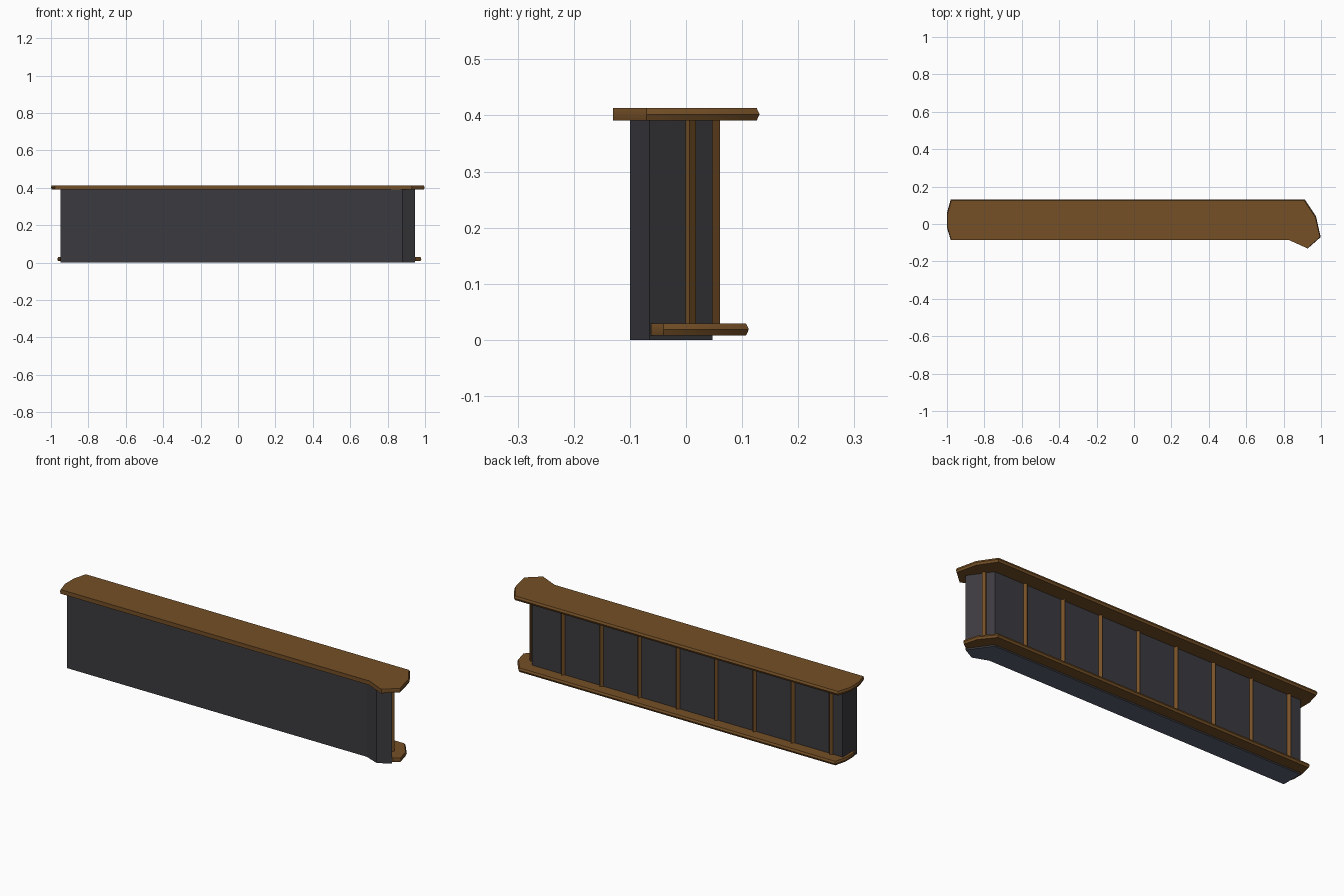
import bpy, bmesh, math
from mathutils import Matrix

cube = bpy.data.objects.get("Cube")
if cube:
    bpy.data.objects.remove(cube, do_unlink=True)


def material(name, rgb):
    m = bpy.data.materials.new(name)
    m.use_nodes = True
    m.diffuse_color = (*rgb, 1)
    bsdf = m.node_tree.nodes["Principled BSDF"]
    bsdf.inputs["Base Color"].default_value = (*rgb, 1)
    bsdf.inputs["Roughness"].default_value = 0.8
    return m


wood = material("brown wood", (0.178, 0.080, 0.020))
slate = material("dark slate", (0.044, 0.042, 0.049))
underside = material("blue grey underside", (0.109, 0.125, 0.178))


def loft(name, rings, mat):
    """Stack of matching outlines joined by side faces and capped."""
    bm = bmesh.new()
    loops = [[bm.verts.new(p) for p in ring] for ring in rings]
    n = len(loops[0])
    for a, b in zip(loops, loops[1:]):
        for i in range(n):
            j = (i + 1) % n
            bm.faces.new((a[i], a[j], b[j], b[i]))
    bm.faces.new(loops[0][::-1])
    bm.faces.new(loops[-1])
    bmesh.ops.recalc_face_normals(bm, faces=bm.faces)
    me = bpy.data.meshes.new(name)
    bm.to_mesh(me)
    bm.free()
    me.materials.append(mat)
    ob = bpy.data.objects.new(name, me)
    bpy.context.collection.objects.link(ob)
    return ob


def plank(name, outline, z0, z1):
    """Flat board whose ends and back edge come to a shallow ridge."""
    inset = [(x * 0.996, y - 0.005 if y > 0.03 else y) for x, y in outline]
    levels = ((inset, z0), (outline, (z0 + z1) / 2), (inset, z1))
    ob = loft(name, [[(x, y, z) for x, y in ring] for ring, z in levels], wood)
    ob.data.shade_smooth()
    ob.data.set_sharp_from_angle(angle=math.radians(30))


def stud(name, x, y, angle):
    """Upright batten with a ridged, triangular section, base on the wall face."""
    section = [(-0.0115, -0.004), (0.0115, -0.004), (0.0115, 0), (0, 0.0135), (-0.0115, 0)]
    place = Matrix.Translation((x, y, 0)) @ Matrix.Rotation(angle, 4, 'Z')
    ob = loft(name, [[(u, v, z) for u, v in section] for z in (0.015, 0.397)], wood)
    ob.data.transform(place)


# Wall panel with a flared, angled end and a paler underside
wall = [(-0.948, -0.07), (0.80, -0.07), (0.88, -0.10), (0.945, -0.065),
        (0.866, 0.047), (-0.948, 0.047)]
panel = loft("wall_panel", [[(x, y, z) for x, y in wall] for z in (0, 0.397)], slate)
panel.data.materials.append(underside)
for face in panel.data.polygons:
    face.material_index = 1 if face.normal.z < -0.5 else 0

# Top cap board
plank("top_board", [(-0.98, -0.085), (0.83, -0.085), (0.93, -0.13), (0.998, -0.07),
                    (0.973, 0.042), (0.913, 0.131), (-0.98, 0.131), (-1.0, 0.06),
                    (-1.0, -0.02)], 0.391, 0.413)

# Bottom rail around the back and ends
plank("bottom_rail", [(-0.95, -0.055), (0.85, -0.055), (0.95, -0.062), (0.98, -0.04),
                      (0.961, 0.035), (0.90, 0.112), (-0.95, 0.112), (-0.966, 0.05),
                      (-0.966, -0.02)], 0.008, 0.029)

# Row of battens along the back, plus one on the angled end
for i in range(8):
    stud(f"back_stud_{i + 1}", -0.880 + 0.2235 * i, 0.047, 0)
stud("end_stud", 0.895, 0.006, math.atan2(-0.079, 0.112) + math.radians(-90) + math.radians(70.4 - 35.2))
